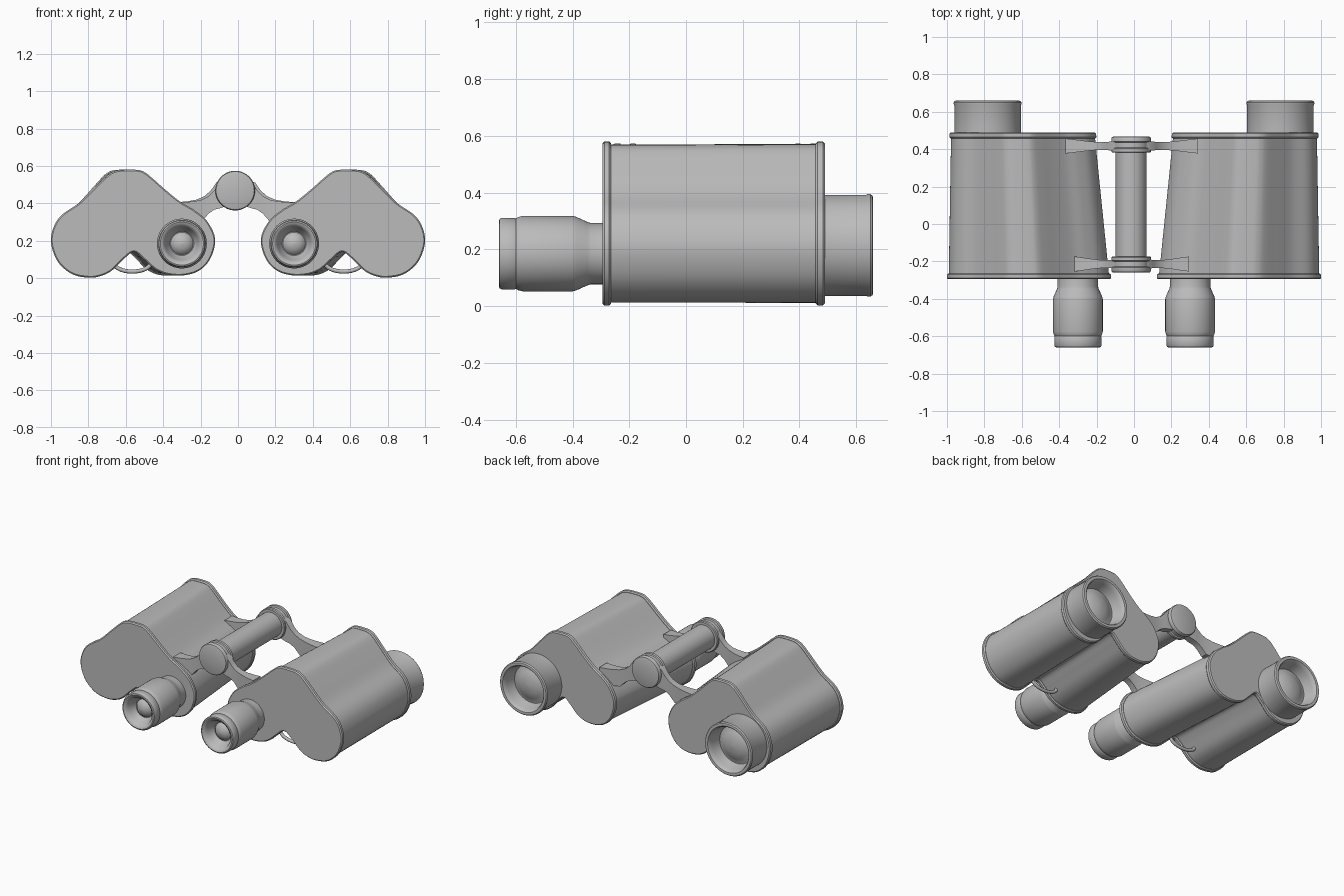
import bpy, bmesh, math
from mathutils import Vector

if "Cube" in bpy.data.objects:
    bpy.data.objects.remove(bpy.data.objects["Cube"])

# Dark grey body finish
grey = bpy.data.materials.new("dark_grey")
grey.diffuse_color = (0.5, 0.5, 0.5, 1)
grey.use_nodes = True
grey.node_tree.nodes["Principled BSDF"].inputs["Base Color"].default_value = grey.diffuse_color


def loft(name, rings, mirror=True, loc=(0, 0, 0)):
    """Skin a list of equal-length point rings and cap both ends."""
    bm = bmesh.new()
    vs = [[bm.verts.new(p) for p in ring] for ring in rings]
    n = len(vs[0])
    for a, b in zip(vs, vs[1:]):
        for i in range(n):
            j = (i + 1) % n
            bm.faces.new((a[i], a[j], b[j], b[i]))
    bm.faces.new(vs[0])
    bm.faces.new(vs[-1])
    bmesh.ops.recalc_face_normals(bm, faces=bm.faces)
    me = bpy.data.meshes.new(name)
    bm.to_mesh(me)
    bm.free()
    me.materials.append(grey)
    ob = bpy.data.objects.new(name, me)
    ob.location = loc
    bpy.context.collection.objects.link(ob)
    if mirror:
        ob.modifiers.new("Mirror", "MIRROR").use_mirror_merge = False
    return ob


def lathe(name, x, z, profile, mirror=True, n=64):
    """Revolve (radius, y) points around an axis parallel to y."""
    ang = [2 * math.pi * i / n for i in range(n)]
    return loft(name, [[(x + r * math.cos(a), y, z + r * math.sin(a)) for a in ang]
                       for r, y in profile], mirror)


def spline(pts, steps=5):
    """Closed Catmull-Rom curve through 2D points."""
    out, n = [], len(pts)
    for i in range(n):
        a, b, c, d = (Vector(pts[(i + k) % n]) for k in (-1, 0, 1, 2))
        for s in range(steps):
            t = s / steps
            out.append(0.5 * (2 * b + (c - a) * t + (2 * a - 5 * b + 4 * c - d) * t * t
                              + (3 * b - a - 3 * c + d) * t ** 3))
    return out


# Housing outline (x, z), counter-clockwise: two lobes under a flat ridge
outline = spline([
    (0.80, 0.003), (0.89, 0.023), (0.965, 0.09), (1.0, 0.19), (0.985, 0.275),
    (0.94, 0.34), (0.85, 0.402), (0.775, 0.475), (0.70, 0.548), (0.66, 0.572),
    (0.62, 0.579), (0.54, 0.579), (0.50, 0.567), (0.455, 0.532), (0.385, 0.47),
    (0.31, 0.41), (0.235, 0.365), (0.165, 0.305), (0.122, 0.21), (0.145, 0.11),
    (0.20, 0.045), (0.28, 0.016), (0.37, 0.018), (0.44, 0.045), (0.503, 0.10),
    (0.555, 0.14), (0.605, 0.108), (0.675, 0.04), (0.735, 0.011)])


def section(y, inset):
    """Outline at depth y; it narrows outward toward the back."""
    k = 1 - 0.11 * (y + 0.29) / 0.78
    shift = 0.015 * (y + 0.29) / 0.78
    n, ring = len(outline), []
    for i, p in enumerate(outline):
        t = (outline[(i + 1) % n] - outline[i - 1]).normalized()
        q = p + Vector((-t.y, t.x)) * inset
        ring.append((1 - shift - (1 - q.x) * k, y, q.y))
    return ring


# Prism housings with front and back cover plates
loft("prism_housing", [section(-0.27, 0.010), section(0.47, 0.009)])
for name, y0, y1 in (("front_cover", -0.295, -0.264), ("back_cover", 0.457, 0.49)):
    loft(name, [section(y0, 0.007), section(y0 + 0.007, 0),
                section(y1 - 0.007, 0), section(y1, 0.007)])

# Eyepieces with recessed lens
lathe("eyepiece", 0.30, 0.185, [
    (0.004, -0.622), (0.03, -0.616), (0.05, -0.604), (0.06, -0.59), (0.064, -0.59),
    (0.088, -0.628), (0.093, -0.645), (0.105, -0.656), (0.115, -0.66), (0.122, -0.657),
    (0.126, -0.65), (0.126, -0.604), (0.124, -0.60), (0.129, -0.592), (0.133, -0.575),
    (0.133, -0.40), (0.130, -0.388), (0.112, -0.348), (0.108, -0.335), (0.108, -0.28)])

# Objective barrels with recessed lens
lathe("objective_barrel", 0.783, 0.214, [
    (0.004, 0.605), (0.05, 0.60), (0.09, 0.587), (0.125, 0.565), (0.13, 0.565),
    (0.145, 0.625), (0.15, 0.65), (0.157, 0.658), (0.166, 0.66), (0.175, 0.658),
    (0.181, 0.65), (0.181, 0.642), (0.178, 0.634), (0.178, 0.48)])

# Central hinge: tube with a grooved hub at each end
HX, HZ = -0.015, 0.468
lathe("hinge_tube", HX, HZ, [(0.083, -0.20), (0.083, 0.41)], False)
for name, yc, d in (("front_hub", -0.214, 1), ("back_hub", 0.422, -1)):
    lathe(name, HX, HZ, [
        (0.004, yc - d * 0.046), (0.094, yc - d * 0.046), (0.102, yc - d * 0.043),
        (0.106, yc - d * 0.036), (0.106, yc - d * 0.018), (0.097, yc - d * 0.014),
        (0.097, yc + d * 0.014), (0.105, yc + d * 0.018), (0.105, yc + d * 0.036),
        (0.100, yc + d * 0.041), (0.07, yc + d * 0.041)], False)

# Hinge arms flaring from the hubs onto the housings (x, top, bottom, half width)
arm = [(0.05, 0.53, 0.385, 0.022), (0.09, 0.51, 0.372, 0.024), (0.115, 0.468, 0.366, 0.022),
       (0.145, 0.438, 0.345, 0.021), (0.18, 0.42, 0.305, 0.023), (0.22, 0.411, 0.30, 0.028),
       (0.26, 0.407, 0.33, 0.034), (0.305, 0.405, 0.375, 0.040)]
for name, yc, k in (("front_arm", -0.214, 1.0), ("back_arm", 0.417, 1.16)):
    loft(name, [[(x * k, yc - w, b), (x * k, yc + w, b), (x * k, yc + w, t), (x * k, yc - w, t)]
                for x, t, b, w in arm], True, (-0.012, 0, 0))

# Strap loops bridging the gap under each housing
lug = []
for i in range(17):
    a = math.pi * (1 + i / 16)
    c, s = math.cos(a), math.sin(a)
    cx, cz = 0.565 + 0.10 * c, 0.085 + 0.05 * s
    nrm = Vector((c / 0.10, s / 0.05)).normalized()
    lug.append([(cx + 0.011 * math.cos(b) * nrm.x, -0.20 + 0.011 * math.sin(b),
                 cz + 0.011 * math.cos(b) * nrm.y)
                for b in (2 * math.pi * j / 12 for j in range(12))])
loft("strap_loop", lug)

# Smooth shading with crisp edges
bpy.ops.object.select_all(action='SELECT')
bpy.context.view_layer.objects.active = bpy.data.objects["prism_housing"]
bpy.ops.object.shade_smooth_by_angle(angle=math.radians(35))
